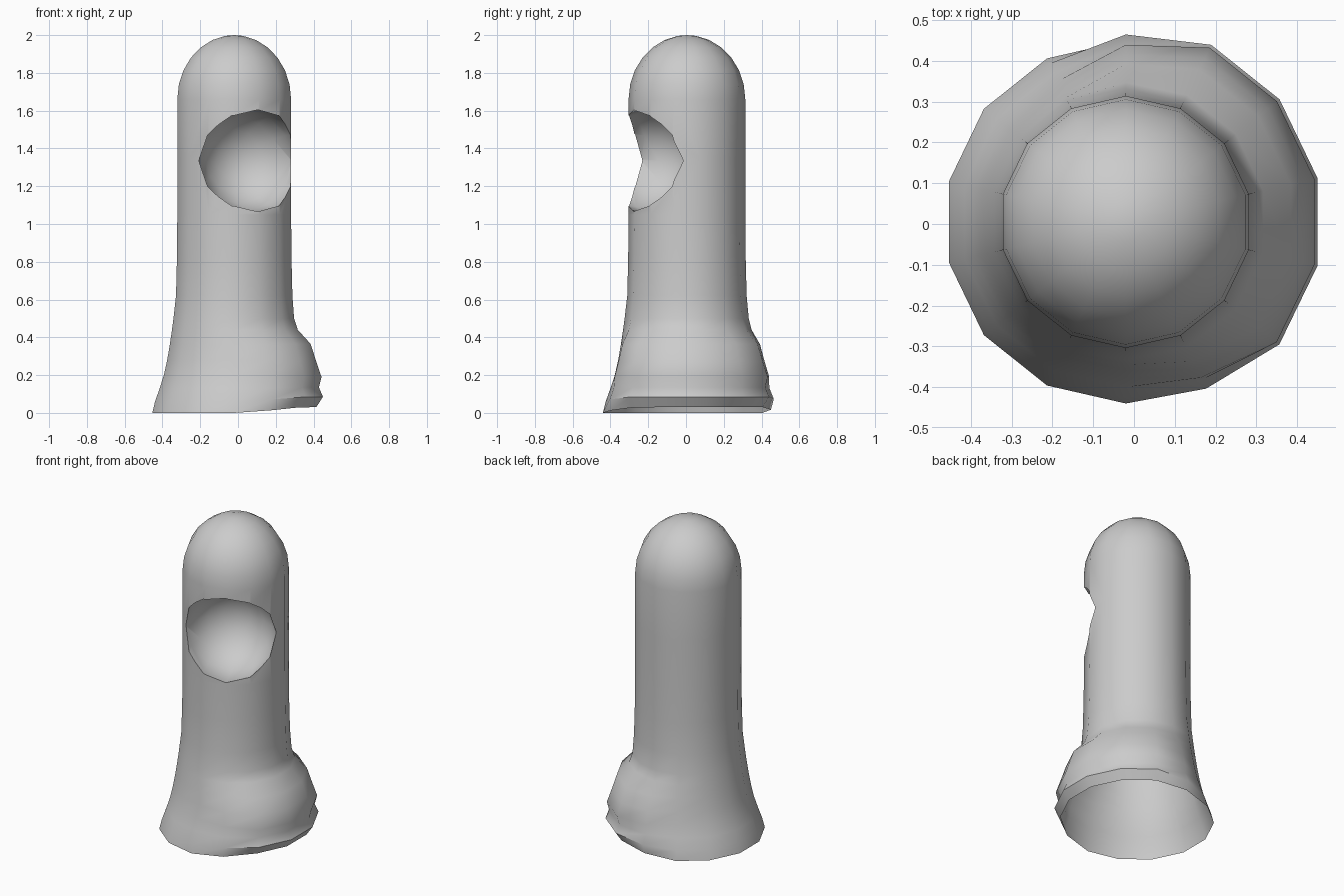
import bpy, bmesh, math
from mathutils import Vector

if "Cube" in bpy.data.objects:
    bpy.data.objects.remove(bpy.data.objects["Cube"])

SIDES = 14
CX, CY = -0.02, 0.005

# plain flared side: (z, radius), and swollen side with a folded collar, row by row
plain = [(0.0, .445), (.06, .43), (.13, .405), (.20, .382), (.28, .364), (.36, .35),
         (.44, .338), (.50, .33), (.62, .316), (.82, .311), (1.05, .309), (1.35, .309), (1.66, .309)]
swollen = [(0.03, .445), (.085, .482), (.135, .46), (.19, .474), (.27, .446), (.365, .415),
           (.44, .345), (.50, .325), (.62, .316), (.82, .311), (1.05, .309), (1.35, .309), (1.66, .309)]
# dome rows
for i in range(1, 7):
    a = math.radians(i * 13.5)
    row = (1.66 + .34 * math.sin(a), .309 * math.cos(a))
    plain.append(row)
    swollen.append(row)


def swell(angle):
    """Weight of the swollen profile around the base."""
    d = abs((math.degrees(angle) - 15 + 180) % 360 - 180)
    t = min(max((105 - d) / 55, 0), 1)
    return t * t * (3 - 2 * t)


# body: closed surface lofted from rings
bm = bmesh.new()
rings = []
for (z0, r0), (z1, r1) in zip(plain, swollen):
    ring = []
    for k in range(SIDES):
        a = math.pi / 2 + 2 * math.pi * k / SIDES
        w = swell(a)
        r, z = r0 + (r1 - r0) * w, z0 + (z1 - z0) * w
        ring.append(bm.verts.new((CX + r * math.cos(a), CY + r * math.sin(a), z)))
    rings.append(ring)
for lo, hi in zip(rings, rings[1:]):
    for k in range(SIDES):
        n = (k + 1) % SIDES
        bm.faces.new((lo[k], lo[n], hi[n], hi[k]))
top = bm.verts.new((CX, CY, 2.0))
floor = bm.verts.new((CX, CY, 0.01))
for k in range(SIDES):
    n = (k + 1) % SIDES
    bm.faces.new((rings[-1][k], rings[-1][n], top))
    bm.faces.new((rings[0][n], rings[0][k], floor))
bmesh.ops.recalc_face_normals(bm, faces=bm.faces)
mesh = bpy.data.meshes.new("hollow_body")
bm.to_mesh(mesh)
bm.free()
body = bpy.data.objects.new("hollow_body", mesh)
bpy.context.collection.objects.link(body)

# bowl-shaped recess facing front right
face_dir = Vector((math.cos(math.radians(-66)), math.sin(math.radians(-66)), 0))
bpy.ops.mesh.primitive_uv_sphere_add(
    segments=12, ring_count=10, radius=.282,
    location=Vector((CX, CY, 1.335)) + face_dir * .23,
    rotation=face_dir.to_track_quat('Z', 'Y').to_euler())
cutter = bpy.context.object
cutter.name = "recess_cutter"
cutter.hide_render = True
cut = body.modifiers.new("recess", 'BOOLEAN')
cut.operation = 'DIFFERENCE'
cut.solver = 'EXACT'
cut.object = cutter
bpy.ops.object.select_all(action='DESELECT')
bpy.context.view_layer.objects.active = body
body.select_set(True)
bpy.ops.object.modifier_apply(modifier=cut.name)
bpy.data.objects.remove(cutter)

# open the underside
bm = bmesh.new()
bm.from_mesh(body.data)
mid = [v for v in bm.verts if (v.co - Vector((CX, CY, .01))).length < .02]
bmesh.ops.delete(bm, geom=mid, context='VERTS')
bm.to_mesh(body.data)
bm.free()
bpy.ops.object.shade_smooth_by_angle(angle=math.radians(38))
